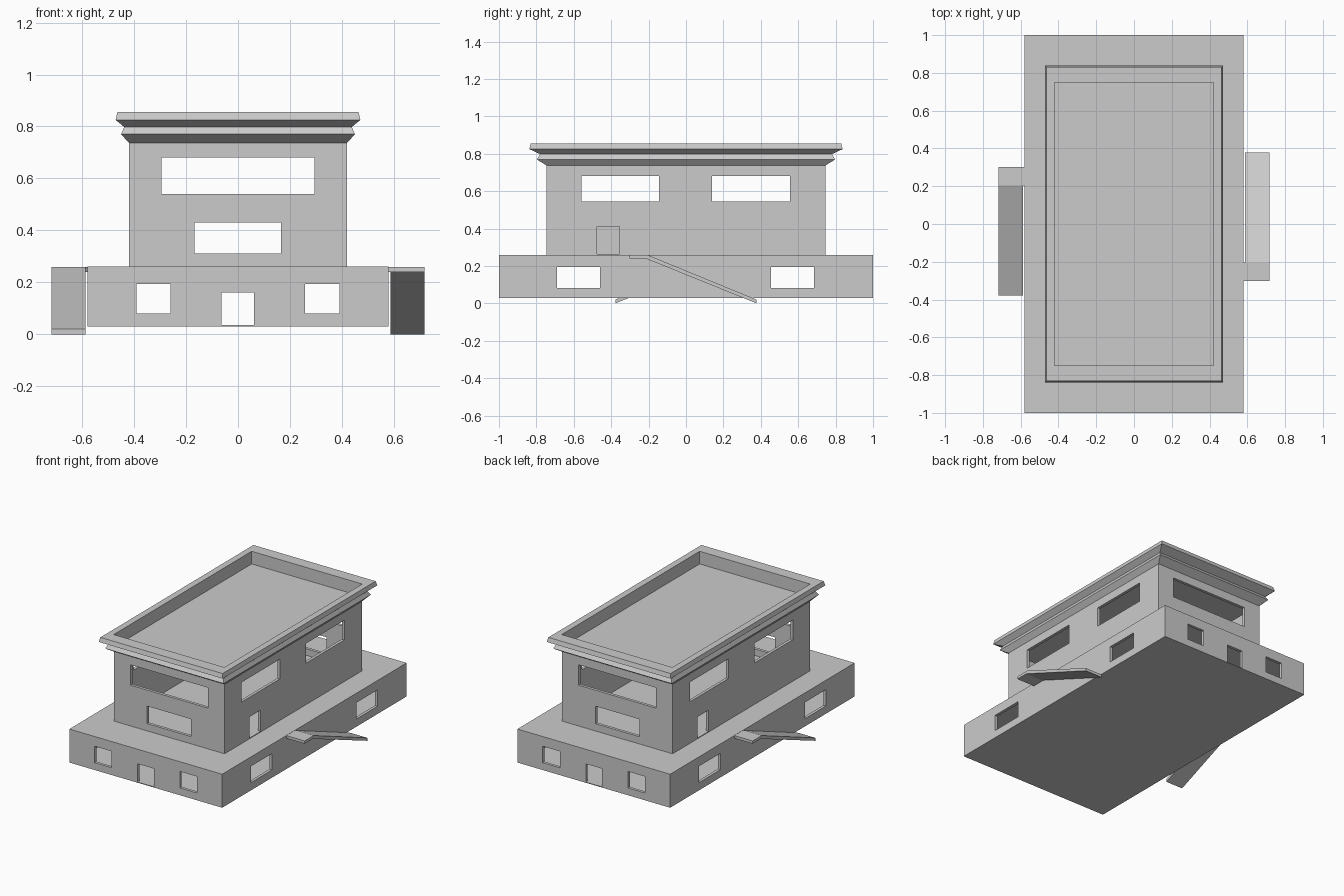
import bpy, bmesh
from mathutils import Matrix

if "Cube" in bpy.data.objects:
    bpy.data.objects.remove(bpy.data.objects["Cube"])

def make_object(name, bm):
    bmesh.ops.recalc_face_normals(bm, faces=bm.faces)
    mesh = bpy.data.meshes.new(name)
    bm.to_mesh(mesh)
    bm.free()
    ob = bpy.data.objects.new(name, mesh)
    bpy.context.collection.objects.link(ob)
    return ob

def box(name, x0, x1, y0, y1, z0, z1):
    bm = bmesh.new()
    bmesh.ops.create_cube(bm, size=1)
    for v in bm.verts:
        v.co = ((x0 + x1) / 2 + v.co.x * (x1 - x0),
                (y0 + y1) / 2 + v.co.y * (y1 - y0),
                (z0 + z1) / 2 + v.co.z * (z1 - z0))
    return make_object(name, bm)

def cut(ob, *bounds):
    cutter = box("cutter", *bounds)
    cutter.hide_render = True
    mod = ob.modifiers.new("cut", 'BOOLEAN')
    mod.operation = 'DIFFERENCE'
    mod.solver = 'EXACT'
    mod.object = cutter
    bpy.context.view_layer.objects.active = ob
    bpy.ops.object.modifier_apply(modifier=mod.name)
    bpy.data.objects.remove(cutter)

T = 0.02   # wall thickness
FAR = 1.2  # cutters running right through the building

# Ground storey: hollow box with matching openings on opposite walls
lower = box("lower_storey", -0.58, 0.58, -1, 1, 0.03, 0.26)
cut(lower, -0.58 + T, 0.58 - T, -1 + T, 1 - T, 0.035, 0.245)
for x0, x1, z0, z1 in ((-0.39, -0.26, 0.08, 0.193),
                       (0.258, 0.39, 0.08, 0.193),
                       (-0.063, 0.061, 0.035, 0.16)):
    cut(lower, x0, x1, -FAR, FAR, z0, z1)
for y0, y1 in ((-0.69, -0.46), (0.455, 0.685)):
    cut(lower, -FAR, FAR, y0, y1, 0.083, 0.195)

# Upper storey
upper = box("upper_storey", -0.42, 0.42, -0.745, 0.745, 0.26, 0.74)
cut(upper, -0.42 + T, 0.42 - T, -0.745 + T, 0.745 - T, 0.265, 0.73)
for x0, x1, z0, z1 in ((-0.295, 0.295, 0.54, 0.68), (-0.168, 0.165, 0.31, 0.43)):
    cut(upper, x0, x1, -FAR, FAR, z0, z1)
for y0, y1 in ((-0.56, -0.145), (0.14, 0.555)):
    cut(upper, -FAR, FAR, y0, y1, 0.545, 0.68)
# Side doors, one per side, half-turn symmetric
cut(upper, 0.35, 0.5, -0.475, -0.355, 0.265, 0.41)
cut(upper, -0.5, -0.35, 0.355, 0.475, 0.265, 0.41)

# Stepped cornice with sunken flat roof: stacked rectangular loops
loops = [(0.42, 0.745, 0.737), (0.45, 0.798, 0.77), (0.438, 0.78, 0.798),
         (0.471, 0.838, 0.825), (0.464, 0.83, 0.855),
         (0.42, 0.748, 0.855), (0.42, 0.748, 0.768)]
bm = bmesh.new()
rings = [[bm.verts.new((sx * hx, sy * hy, z))
          for sx, sy in ((-1, -1), (1, -1), (1, 1), (-1, 1))] for hx, hy, z in loops]
for a, b in zip(rings, rings[1:]):
    for i in range(4):
        j = (i + 1) % 4
        bm.faces.new((a[i], a[j], b[j], b[i]))
bm.faces.new(rings[0])
bm.faces.new(rings[-1])
make_object("cornice_roof", bm)

# Side ramps: landing plus sloping slab, the second turned half round
def ramp(name, angle):
    landing = [(-0.303, 0.24), (-0.303, 0.259), (-0.205, 0.259), (-0.215, 0.24)]
    slope = [(-0.215, 0.24), (-0.205, 0.259), (0.378, 0.02), (0.378, 0.0)]
    bm = bmesh.new()
    for prof, x0 in ((landing, 0.58), (slope, 0.587)):
        a = [bm.verts.new((x0, y, z)) for y, z in prof]
        b = [bm.verts.new((0.718, y, z)) for y, z in prof]
        bm.faces.new(a)
        bm.faces.new(b)
        for i in range(4):
            j = (i + 1) % 4
            bm.faces.new((a[i], a[j], b[j], b[i]))
    bm.transform(Matrix.Rotation(angle, 4, 'Z'))
    make_object(name, bm)

ramp("ramp_right", 0)
ramp("ramp_left", 3.14159265)
